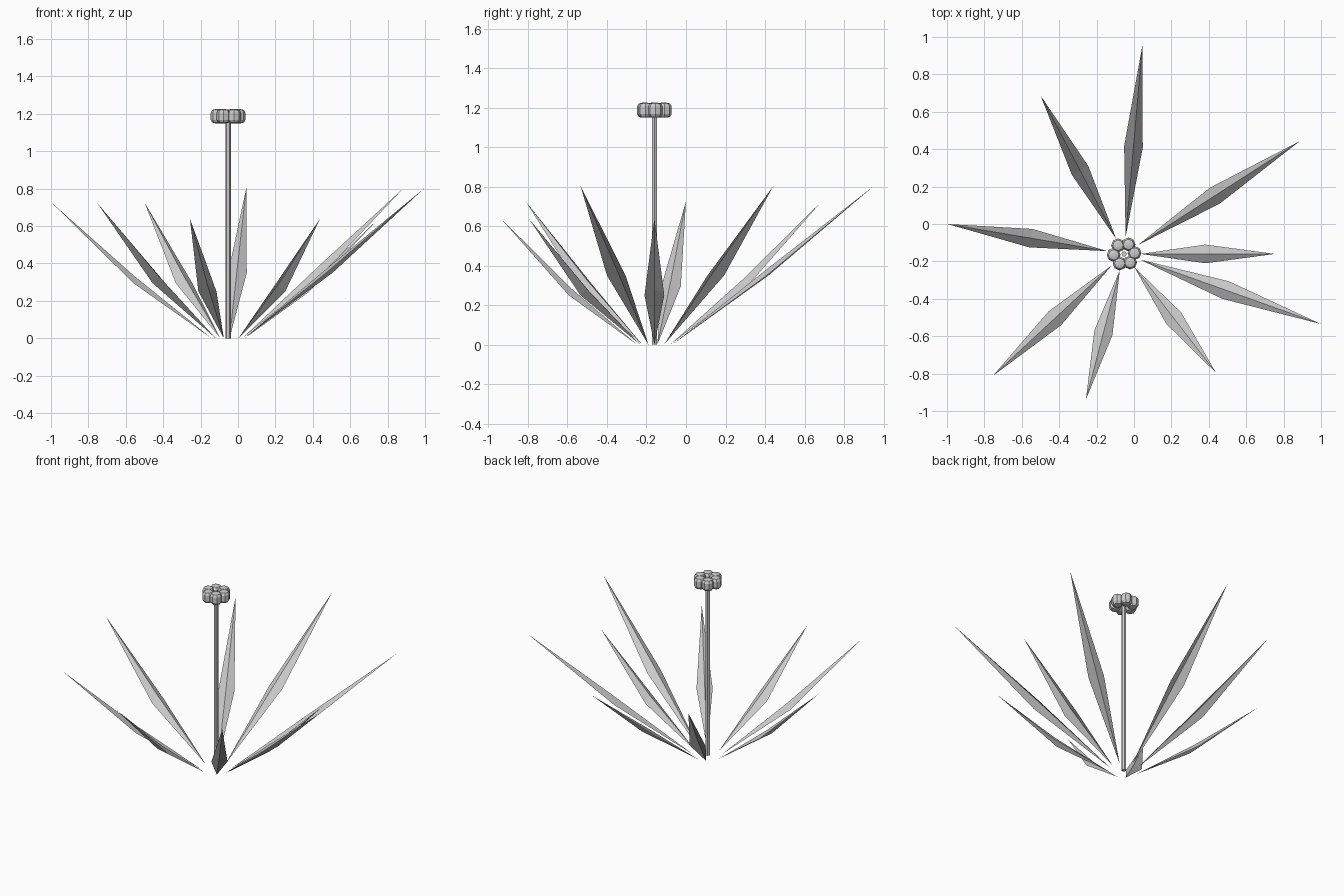
import bpy, bmesh
from math import sin, cos, radians, pi

if "Cube" in bpy.data.objects:
    bpy.data.objects.remove(bpy.data.objects["Cube"])

CX, CY = -0.053, -0.16   # plant axis


def make_object(name, bm):
    bmesh.ops.recalc_face_normals(bm, faces=bm.faces)
    mesh = bpy.data.meshes.new(name)
    bm.to_mesh(mesh)
    bm.free()
    obj = bpy.data.objects.new(name, mesh)
    bpy.context.collection.objects.link(obj)
    return obj


def leaf(name, angle, mid_r, mid_z, tip_r, tip_z, half=0.05, ridge=0.035):
    """Folded diamond blade: base point, two edge points, raised midrib, tip."""
    a = radians(angle)
    bm = bmesh.new()

    def vert(r, side, z):
        return bm.verts.new((CX + r * cos(a) - side * sin(a),
                             CY + r * sin(a) + side * cos(a), z))
    base, tip = vert(0.09, 0, 0.0), vert(tip_r, 0, tip_z)
    rib = vert(mid_r, 0, mid_z + ridge)
    for side in (-half, half):
        edge = vert(mid_r, side, mid_z)
        bm.faces.new((base, edge, rib))
        bm.faces.new((edge, tip, rib))
    make_object(name, bm)


def lathe(name, x, y, profile, sides):
    """Closed faceted solid from (radius, z) rings."""
    bm = bmesh.new()
    rings = [[bm.verts.new((x + r * cos(2 * pi * i / sides),
                            y + r * sin(2 * pi * i / sides), z))
              for i in range(sides)] for r, z in profile]
    for lo, hi in zip(rings, rings[1:]):
        for i in range(sides):
            j = (i + 1) % sides
            bm.faces.new((lo[i], lo[j], hi[j], hi[i]))
    bm.faces.new(rings[0])
    bm.faces.new(rings[-1])
    make_object(name, bm)


# Leaves in three sizes: (mid radius, mid z, tip radius, tip z)
small = (0.435, 0.25, 0.805, 0.64)
medium = (0.505, 0.295, 0.957, 0.725)
large = (0.575, 0.35, 1.115, 0.803)
leaves = [(85, large), (117.8, medium), (170.4, medium), (-137.1, medium),
          (-104.7, small), (-52.3, small), (-19.6, large), (0, small),
          (32.7, large)]
for n, (angle, size) in enumerate(leaves):
    leaf(f"leaf_{n + 1}", angle, *size)

# Stem
lathe("stem", CX, CY, [(0.015, 0.0), (0.015, 1.17)], 6)

# Flower head: ring of six faceted buds
bud = [(0.011, 1.149), (0.028, 1.153), (0.037, 1.168),
       (0.037, 1.206), (0.028, 1.221), (0.011, 1.225)]
for n in range(6):
    a = radians(5 + 60 * n)
    lathe(f"bud_{n + 1}", CX + 0.056 * cos(a), CY + 0.056 * sin(a), bud, 8)
